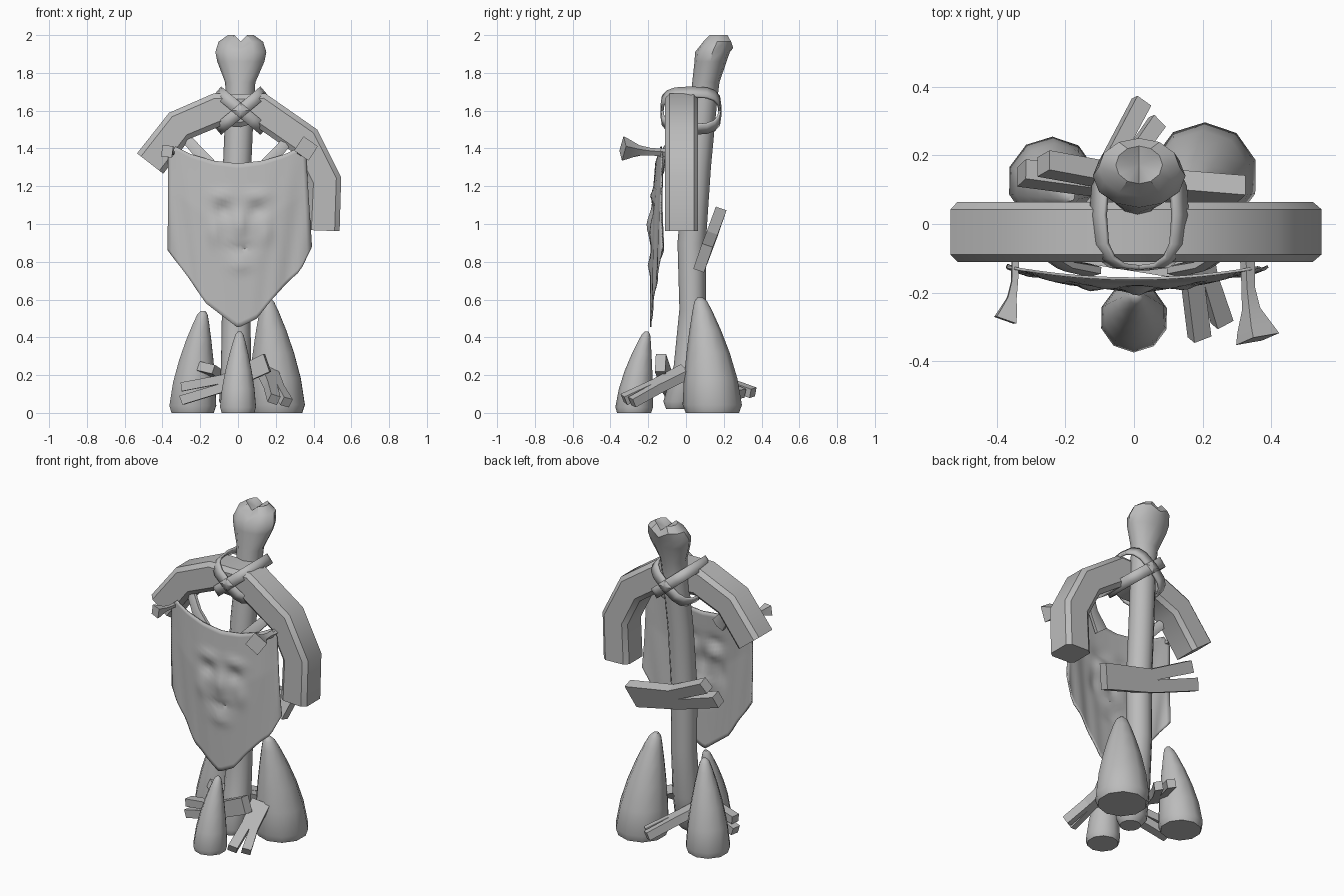
import bpy, bmesh, math
from mathutils import Vector

cube = bpy.data.objects.get("Cube")
if cube:
    bpy.data.objects.remove(cube, do_unlink=True)

grey = bpy.data.materials.new("plain grey")
grey.use_nodes = True
grey.diffuse_color = (0.5, 0.5, 0.5, 1)
bsdf = next(n for n in grey.node_tree.nodes if n.type == 'BSDF_PRINCIPLED')
bsdf.inputs["Base Color"].default_value = (0.5, 0.5, 0.5, 1)


def finish(name, bm, smooth=None, thickness=0):
    bmesh.ops.recalc_face_normals(bm, faces=bm.faces)
    mesh = bpy.data.meshes.new(name)
    bm.to_mesh(mesh)
    bm.free()
    mesh.materials.append(grey)
    ob = bpy.data.objects.new(name, mesh)
    bpy.context.collection.objects.link(ob)
    if thickness:
        mod = ob.modifiers.new("thickness", 'SOLIDIFY')
        mod.thickness = thickness
        mod.offset = 0
    if smooth:
        bpy.ops.object.select_all(action='DESELECT')
        ob.select_set(True)
        bpy.context.view_layer.objects.active = ob
        bpy.ops.object.shade_smooth_by_angle(angle=math.radians(smooth))
    return ob


def circle(n, turn=0):
    return [(math.cos(math.tau * i / n + turn), math.sin(math.tau * i / n + turn)) for i in range(n)]


def sweep(name, rings, section, ref=None, smooth=40, notch=None):
    """Loft a section through rings (x, y, z, ra, rb); level rings unless ref is given."""
    bm = bmesh.new()
    pts = [Vector(r[:3]) for r in rings]
    loops = []
    for i, r in enumerate(rings):
        a, b = Vector((1, 0, 0)), Vector((0, 1, 0))
        if ref:
            t = (pts[min(i + 1, len(pts) - 1)] - pts[max(i - 1, 0)]).normalized()
            a = Vector(ref)
            a = (a - t * a.dot(t)).normalized()
            b = t.cross(a)
        loops.append([bm.verts.new(pts[i] + a * u * r[3] + b * v * r[4]) for u, v in section])
    n = len(section)
    for p, q in zip(loops, loops[1:]):
        for i in range(n):
            bm.faces.new((p[i], p[(i + 1) % n], q[(i + 1) % n], q[i]))
    for loop, c in ((loops[0], pts[0]), (loops[-1], pts[-1])):
        mid = bm.verts.new(c)
        for i in range(n):
            bm.faces.new((loop[i], loop[(i + 1) % n], mid))
    if notch:
        for v in bm.verts:
            notch(v.co)
    return finish(name, bm, smooth)


def interp(table, x):
    for (x0, y0), (x1, y1) in zip(table, table[1:]):
        if x <= x1:
            return y0 + (y1 - y0) * max(0, (x - x0) / (x1 - x0))
    return table[-1][1]


# Bone pole with a two-lobed knuckle on top
def knuckle(co):
    if co.z > 1.93 and abs(co.x - 0.015) < 0.025:
        co.z -= 0.033


sweep("bone_pole", [
    (-0.01, -0.045, 0.02, 0.06, 0.06), (-0.01, -0.035, 0.06, 0.09, 0.085),
    (-0.01, 0.01, 0.25, 0.08, 0.075), (-0.01, 0.035, 0.55, 0.075, 0.07),
    (-0.01, 0.03, 0.9, 0.075, 0.075), (-0.005, 0.06, 1.3, 0.075, 0.072),
    (0.01, 0.095, 1.65, 0.075, 0.07), (0.012, 0.105, 1.75, 0.08, 0.072),
    (0.015, 0.13, 1.86, 0.125, 0.085), (0.015, 0.14, 1.91, 0.135, 0.092),
    (0.015, 0.165, 1.965, 0.118, 0.085), (0.015, 0.172, 2.0, 0.068, 0.055)],
    circle(12), notch=knuckle)

# Curved crossbar, one arm longer than the other
square_round = [(1, -0.7), (1, 0.7), (0.75, 1), (-0.75, 1), (-1, 0.7), (-1, -0.7), (-0.75, -1), (0.75, -1)]
bar = [(-0.465, 1.32), (-0.31, 1.52), (-0.11, 1.605), (0.01, 1.6), (0.11, 1.61),
       (0.355, 1.44), (0.46, 1.23), (0.45, 0.965)]
sweep("curved_crossbar", [(x, -0.023, z, 0.0875, 0.088) for x, z in bar], square_round, ref=(0, 1, 0))

# Crossed lashing straps round the joint
for side, label in ((1, "right"), (-1, "left")):
    bm = bmesh.new()
    along, normal = Vector((0.77 * side, 0, 0.64)), Vector((-0.64 * side, 0, 0.77))
    rows = []
    for c, s in circle(16):
        c, s = (math.copysign(abs(k) ** 0.65, k) for k in (c, s))
        p = Vector((0.015, 0.026, 1.6)) + along * 0.155 * c + Vector((0, 0.155 * s, 0))
        rows.append([bm.verts.new(p + normal * w) for w in (-0.032, 0.032)])
    for i in range(16):
        p, q = rows[i], rows[(i + 1) % 16]
        bm.faces.new((p[0], q[0], q[1], p[1]))
    finish("lashing_strap_" + label, bm, 40, 0.014)

# Ragged hanging banner with a faint face pressed into it
top = [(-0.37, 1.36), (-0.33, 1.41), (-0.25, 1.37), (-0.13, 1.335), (0, 1.32),
       (0.13, 1.335), (0.25, 1.37), (0.33, 1.41), (0.36, 1.36)]
bottom = [(-0.37, 0.86), (-0.31, 0.78), (-0.25, 0.70), (-0.17, 0.58), (-0.13, 0.55), (0, 0.45),
          (0.1, 0.5), (0.16, 0.58), (0.25, 0.69), (0.31, 0.75), (0.36, 0.88)]
# Relief bumps: x, z, width, height, depth
relief = [(-0.08, 1.07, 0.045, 0.035, -0.022), (0.1, 1.07, 0.045, 0.035, -0.022),
          (0.01, 1.0, 0.03, 0.06, 0.02), (-0.08, 1.15, 0.06, 0.025, 0.014),
          (0.1, 1.15, 0.06, 0.025, 0.014), (-0.13, 0.95, 0.03, 0.06, 0.012),
          (0.15, 0.95, 0.03, 0.06, 0.012), (0.01, 0.87, 0.07, 0.018, -0.015),
          (0.01, 0.78, 0.06, 0.03, 0.012)]
bm = bmesh.new()
cols, rows = 36, 32
grid = []
for i in range(cols + 1):
    x = -0.37 + 0.73 * i / cols
    hi, lo = interp(top, x), interp(bottom, x)
    line = []
    for j in range(rows + 1):
        t = j / rows
        z = hi + (lo - hi) * t
        bow = max(0, 1 - (x / 0.37) ** 2)
        y = -0.125 - 0.062 * bow * (0.55 + 0.45 * min(1, 2.5 * t))
        y -= 0.006 * math.sin(abs(x) * 50 + 5 * t) * min(1, abs(x) * 3) * t
        for rx, rz, w, h, d in relief:
            y -= d * math.exp(-((x - rx) / w) ** 2 - ((z - rz) / h) ** 2)
        line.append(bm.verts.new((x + 0.03 * t * max(0, x / 0.36) ** 3, y, z)))
    grid.append(line)
for a, b in zip(grid, grid[1:]):
    for j in range(rows):
        bm.faces.new((a[j], b[j], b[j + 1], a[j + 1]))
finish("hanging_banner", bm, 40, 0.008)

# Flared pegs pinning the banner corners
for label, x0, x1, z1, r, y1, turn in (("right", -0.345, -0.375, 1.385, 0.043, -0.28, 0.65),
                                       ("left", 0.33, 0.36, 1.40, 0.066, -0.335, 0.2)):
    steps = [(-0.2, 0.35), (0.3, 0.3), (0.6, 0.42), (0.85, 0.8), (1, 1)]
    sweep("banner_peg_" + label, [(x0 + (x1 - x0) * max(0, t) ** 2, -0.12 + (y1 + 0.12) * t,
                                   1.375 + (z1 - 1.375) * max(0, t), r * k, r * k) for t, k in steps],
          circle(4, turn), ref=(1, 0, 0), smooth=50)

# Tapered ties running from the crossbar down behind the banner
for label, s in (("right", -1), ("left", 1)):
    sweep("banner_tie_" + label, [(0.29 * s, -0.06, 1.47, 0.02, 0.03), (0.2 * s, -0.12, 1.37, 0.018, 0.035),
                                  (0.13 * s, -0.135, 1.28, 0.02, 0.05)], circle(6), ref=(0, 1, 0))


# Split planks, forked at the far end
def plank(name, start, end, width, thick, across, sag=0.0):
    shape = [(0, -0.5), (0.5, -0.45), (1, -0.6), (1, -0.1), (0.55, 0.03),
             (0.96, 0.12), (0.94, 0.6), (0.5, 0.45), (0, 0.5)]
    start, end = Vector(start), Vector(end)
    along = end - start
    w = Vector(across)
    w = (w - along * w.dot(along) / along.length_squared).normalized()
    n = along.normalized().cross(w)
    bm = bmesh.new()
    layers = [[bm.verts.new(start + along * u + w * (v * width - sag * 4 * u * (1 - u)) + n * thick * k)
               for u, v in shape] for k in (-0.5, 0.5)]
    bm.faces.new(layers[0])
    bm.faces.new(layers[1])
    for i in range(len(shape)):
        j = (i + 1) % len(shape)
        bm.faces.new((layers[0][i], layers[0][j], layers[1][j], layers[1][i]))
    finish(name, bm)


plank("back_plank", (0.3, 0.09, 0.82), (-0.31, 0.165, 1.02), 0.15, 0.06, (0, 0.35, 1), 0.03)
plank("front_base_plank", (0.155, -0.135, 0.265), (-0.31, -0.06, 0.1), 0.1, 0.055, (0, 0, 1), 0.025)
plank("left_base_plank", (0.155, 0.0, 0.22), (0.225, -0.315, 0.06), 0.11, 0.05, (1, 0.2, -0.4))
plank("rear_base_plank", (-0.17, -0.02, 0.24), (0.05, 0.335, 0.1), 0.1, 0.05, (0.8, -0.5, -0.2))

# Three upright horns leaning in towards the pole: base, tip and base radius
horns = {"front_horn": ((0, -0.275), (0.008, -0.208), 0.43, 0.1),
         "right_horn": ((-0.24, 0.125), (-0.185, 0.08), 0.54, 0.13),
         "left_horn": ((0.205, 0.14), (0.155, 0.075), 0.61, 0.157)}
profile = [(0.0, 0.9), (0.07, 1.0), (0.3, 0.9), (0.52, 0.73), (0.72, 0.53),
           (0.88, 0.34), (0.965, 0.22), (1.0, 0.1)]
for name, (base, tip, height, radius) in horns.items():
    sweep(name, [(base[0] + (tip[0] - base[0]) * t ** 1.6, base[1] + (tip[1] - base[1]) * t ** 1.6,
                  height * t, radius * k, radius * k) for t, k in profile], circle(10, 0.3), smooth=50)
